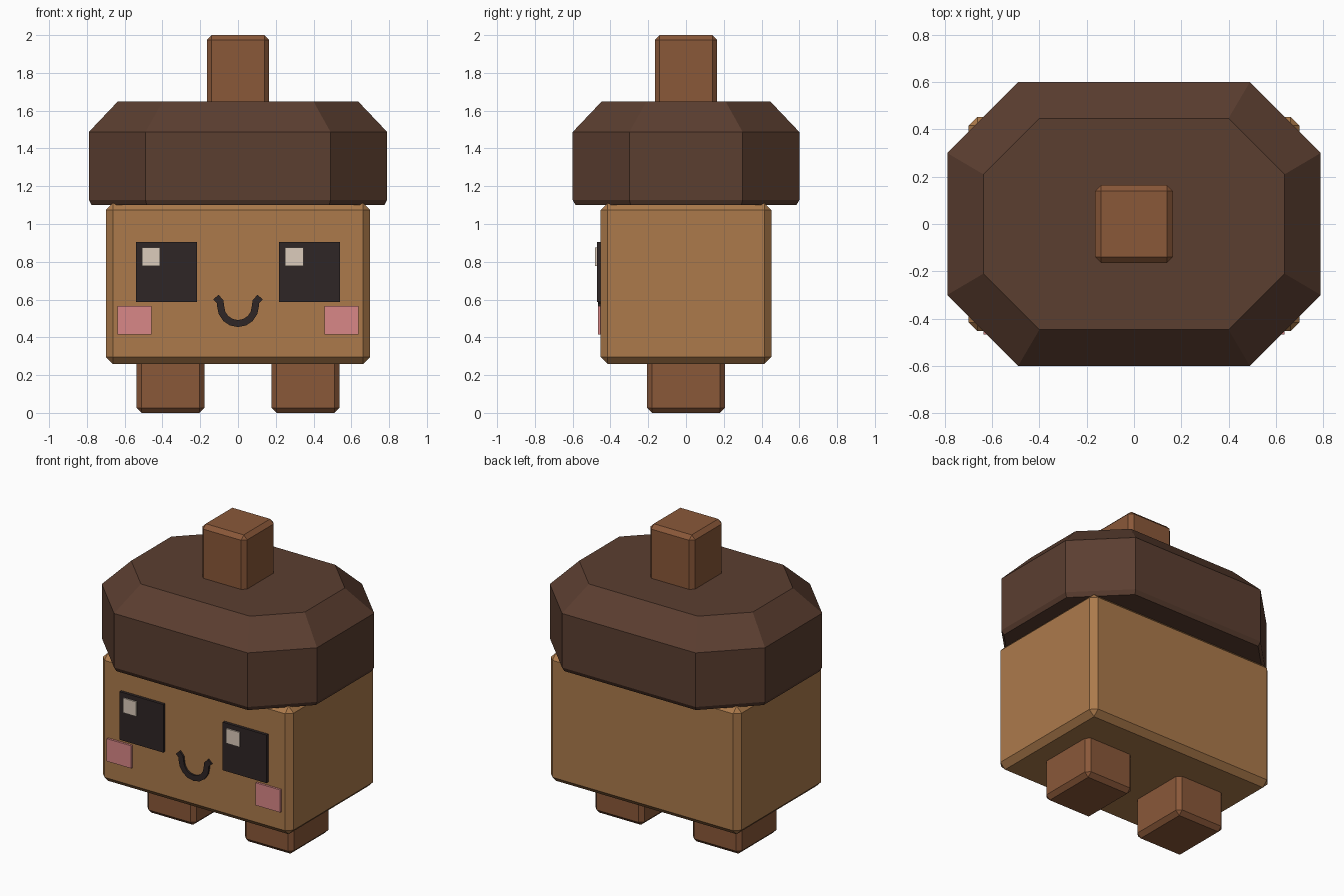
import bpy, bmesh, math

if "Cube" in bpy.data.objects:
    bpy.data.objects.remove(bpy.data.objects["Cube"])


def material(name, r, g, b):
    """Flat colour given as 0-255 display values, stored linear."""
    lin = [((c / 255 + 0.055) / 1.055) ** 2.4 for c in (r, g, b)]
    m = bpy.data.materials.new(name)
    m.diffuse_color = (*lin, 1)
    m.use_nodes = True
    m.node_tree.nodes["Principled BSDF"].inputs["Base Color"].default_value = m.diffuse_color
    return m


tan = material("tan_shell", 172, 122, 75)
dark_brown = material("dark_brown_cap", 91, 62, 48)
brown = material("mid_brown", 138, 88, 57)
black = material("soft_black", 47, 38, 38)
cream = material("cream", 220, 204, 188)
pink = material("blush_pink", 217, 135, 135)


def finish(name, bm, mat):
    bmesh.ops.recalc_face_normals(bm, faces=bm.faces)
    mesh = bpy.data.meshes.new(name)
    bm.to_mesh(mesh)
    bm.free()
    mesh.materials.append(mat)
    ob = bpy.data.objects.new(name, mesh)
    bpy.context.collection.objects.link(ob)
    return ob


def box(name, x, y, z, mat, bevel=0):
    """Box between (min, max) pairs, with optional chamfered edges."""
    bm = bmesh.new()
    bmesh.ops.create_cube(bm, size=1)
    for v in bm.verts:
        v.co = [a + (b - a) * (c + 0.5) for (a, b), c in zip((x, y, z), v.co)]
    if bevel:
        bmesh.ops.bevel(bm, geom=bm.edges[:], offset=bevel, segments=1,
                        affect='EDGES', profile=0.5)
    return finish(name, bm, mat)


# Body, stem and legs
box("body", (-0.70, 0.70), (-0.453, 0.453), (0.26, 1.11), tan, 0.037)
box("stem", (-0.165, 0.165), (-0.165, 0.165), (1.55, 2.0), brown, 0.026)
for side, cx in (("left", -0.3575), ("right", 0.3575)):
    box(side + "_leg", (cx - 0.18, cx + 0.18), (-0.207, 0.207), (0, 0.32), brown, 0.027)

# Cap: stacked eight-sided rings (z, half x, half y, flat x, flat y)
bm = bmesh.new()
rings = []
for z, hx, hy, fx, fy in ((1.10, 0.775, 0.585, 0.483, 0.293),
                          (1.128, 0.79, 0.60, 0.49, 0.30),
                          (1.487, 0.79, 0.60, 0.49, 0.30),
                          (1.648, 0.637, 0.447, 0.40, 0.21)):
    outline = ((hx, -fy), (hx, fy), (fx, hy), (-fx, hy),
               (-hx, fy), (-hx, -fy), (-fx, -hy), (fx, -hy))
    rings.append([bm.verts.new((x, y, z)) for x, y in outline])
for low, high in zip(rings, rings[1:]):
    for i in range(8):
        j = (i + 1) % 8
        bm.faces.new((low[i], low[j], high[j], high[i]))
bm.faces.new(rings[0])
bm.faces.new(rings[-1])
finish("cap", bm, dark_brown)

# Eyes, their glints and the cheeks
for side, ex, cx in (("left", -0.54, -0.637), ("right", 0.218, 0.457)):
    box(side + "_eye", (ex, ex + 0.322), (-0.472, -0.44), (0.587, 0.906), black)
    box(side + "_eye_glint", (ex + 0.032, ex + 0.128), (-0.481, -0.47), (0.778, 0.875), cream)
    box(side + "_cheek", (cx, cx + 0.18), (-0.467, -0.44), (0.416, 0.566), pink)

# Smile: half ring with short ends flaring outwards
arc = [math.pi * (1 + i / 8) for i in range(9)]
path = [(0.092 * math.cos(a), 0.565 + 0.092 * math.sin(a)) for a in arc]
path = [(-0.117, 0.613), (-0.094, 0.588)] + path + [(0.094, 0.588), (0.117, 0.613)]
bm = bmesh.new()
sections = []
for i, (x, z) in enumerate(path):
    a, b = path[max(i - 1, 0)], path[min(i + 1, len(path) - 1)]
    dx, dz = b[0] - a[0], b[1] - a[1]
    n = math.hypot(dx, dz)
    nx, nz = -dz / n * 0.0185, dx / n * 0.0185
    sections.append([bm.verts.new((x + s * nx, y, z + s * nz))
                     for s, y in ((-1, -0.465), (1, -0.465), (1, -0.445), (-1, -0.445))])
for p, q in zip(sections, sections[1:]):
    for i in range(4):
        j = (i + 1) % 4
        bm.faces.new((p[i], p[j], q[j], q[i]))
bm.faces.new(sections[0])
bm.faces.new(sections[-1])
finish("smile", bm, black)
